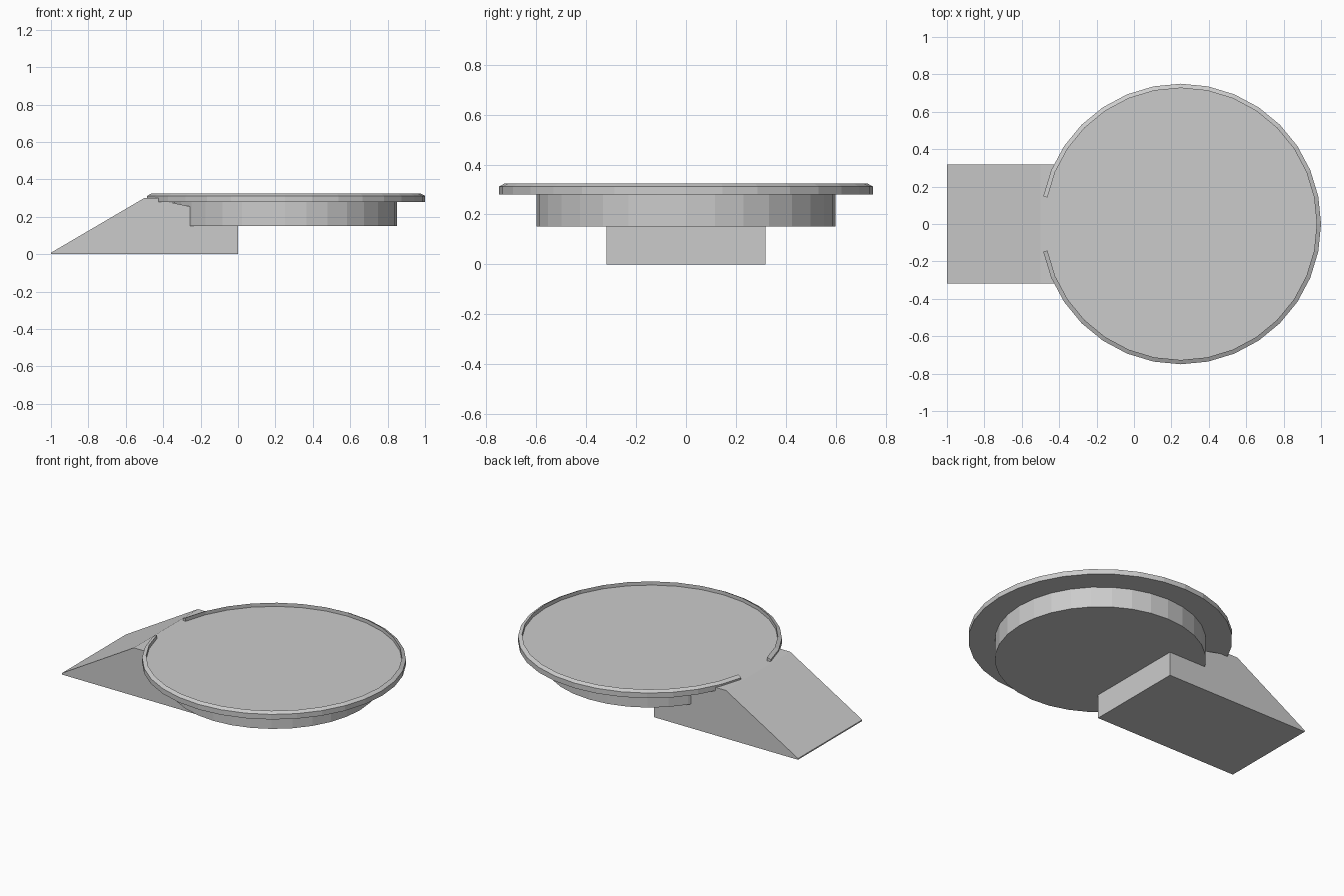
import bpy, bmesh
from math import cos, sin, pi

if "Cube" in bpy.data.objects:
    bpy.data.objects.remove(bpy.data.objects["Cube"])

SIDES = 32
CX = 0.25  # centre of the round platform


def finish(name, bm):
    bmesh.ops.recalc_face_normals(bm, faces=bm.faces)
    me = bpy.data.meshes.new(name)
    bm.to_mesh(me)
    bm.free()
    ob = bpy.data.objects.new(name, me)
    bpy.context.collection.objects.link(ob)
    return ob


def disc(name, r, z0, z1):
    bm = bmesh.new()
    ring = [bm.verts.new((CX + r * cos(2 * pi * i / SIDES), r * sin(2 * pi * i / SIDES), z0))
            for i in range(SIDES)]
    extrude(bm, bm.faces.new(ring), (0, 0, z1 - z0))
    return finish(name, bm)


def extrude(bm, face, vec):
    # keep the start face so the solid is closed
    ext = bmesh.ops.extrude_face_region(bm, geom=[face], use_keep_orig=True)
    verts = [g for g in ext["geom"] if isinstance(g, bmesh.types.BMVert)]
    bmesh.ops.translate(bm, verts=verts, vec=vec)


# Round platform and the drum below it
disc("platform", 0.75, 0.28, 0.301)
disc("drum", 0.60, 0.151, 0.285)

# Raised rim with a sloped top, left open for two segments at the ramp
profile = [(0.75, 0.30), (0.75, 0.312), (0.727, 0.324), (0.727, 0.30)]
bm = bmesh.new()
rings = []
for i in range(-15, 16):
    a = 2 * pi * i / SIDES
    rings.append([bm.verts.new((CX + r * cos(a), r * sin(a), z)) for r, z in profile])
for a, b in zip(rings, rings[1:]):
    for j in range(4):
        k = (j + 1) % 4
        bm.faces.new((a[j], a[k], b[k], b[j]))
bm.faces.new(rings[0])
bm.faces.new(rings[-1])
finish("rim", bm)

# Entry ramp, continuing as a block under the platform
side = [(-1, 0), (0, 0), (0, 0.2), (-0.42, 0.29), (-0.42, 0.301), (-0.5, 0.301), (-1, 0.008)]
bm = bmesh.new()
face = bm.faces.new([bm.verts.new((x, -0.318, z)) for x, z in side])
extrude(bm, face, (0, 0.636, 0))
finish("ramp", bm)
